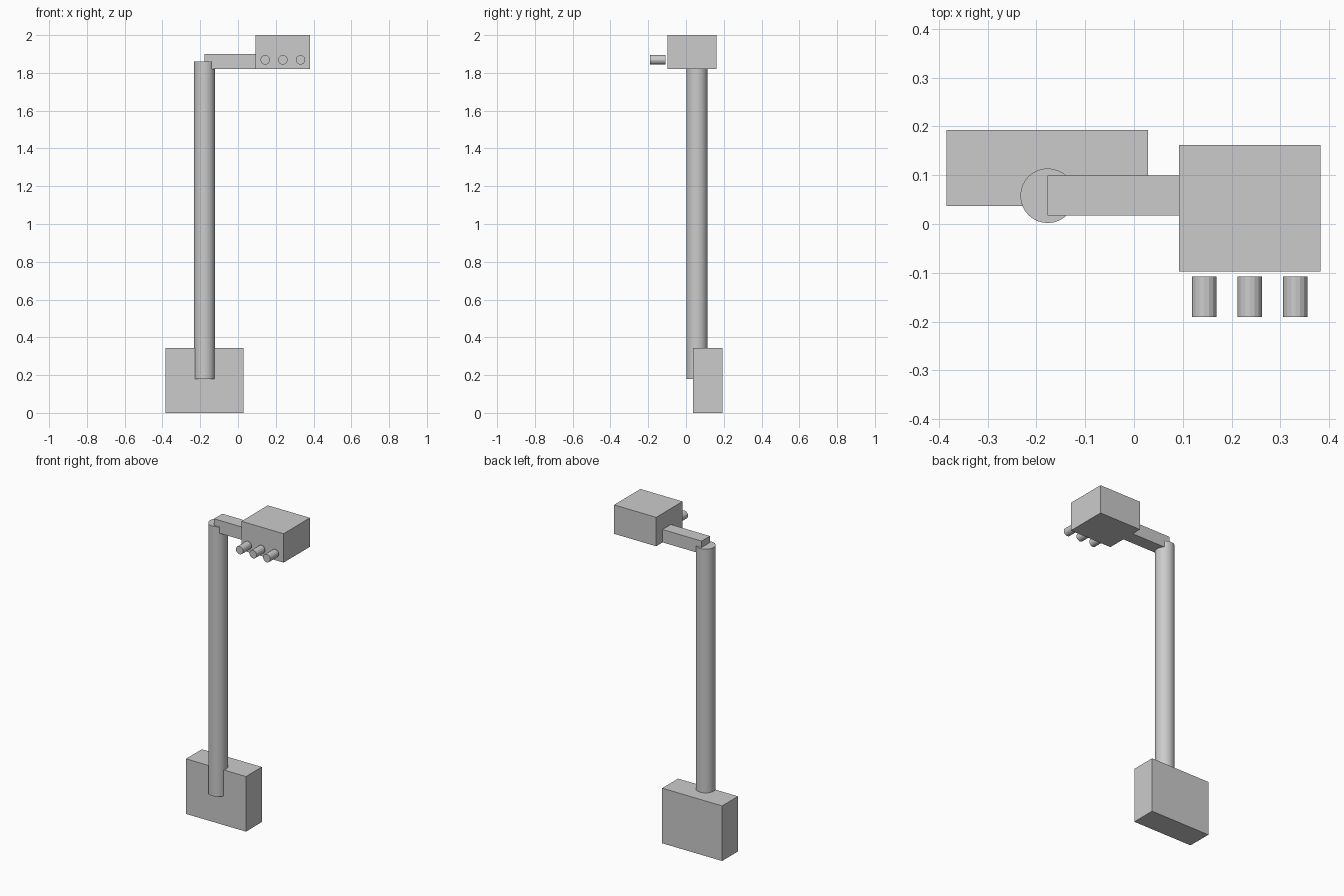
import bpy
import math

if "Cube" in bpy.data.objects:
    bpy.data.objects.remove(bpy.data.objects["Cube"])


def box(name, x0, x1, y0, y1, z0, z1):
    bpy.ops.mesh.primitive_cube_add(size=1, location=((x0 + x1) / 2, (y0 + y1) / 2, (z0 + z1) / 2))
    ob = bpy.context.object
    ob.name = name
    ob.scale = (x1 - x0, y1 - y0, z1 - z0)
    bpy.ops.object.transform_apply(location=False, rotation=False, scale=True)
    return ob


def cylinder(name, radius, length, location, sides, rotation=(0, 0, 0)):
    bpy.ops.mesh.primitive_cylinder_add(vertices=sides, radius=radius, depth=length,
                                        location=location, rotation=rotation)
    ob = bpy.context.object
    ob.name = name
    return ob


# Base block and the pole set into its front
box("base", -0.384, 0.029, 0.037, 0.193, 0.0, 0.343)
cylinder("pole", 0.056, 1.68, (-0.177, 0.058, 1.02), 32)
bpy.ops.object.shade_smooth_by_angle(angle=math.radians(30))

# Side arm carrying the head box
box("arm", -0.177, 0.092, 0.017, 0.099, 1.82, 1.90)
box("head", 0.092, 0.382, -0.097, 0.162, 1.82, 2.0)

# Row of three knobs standing just off the head's front
for i in range(3):
    cylinder(f"knob_{i + 1}", 0.025, 0.083, (0.144 + 0.0935 * i, -0.149, 1.869), 16,
             (math.pi / 2, 0, 0))
